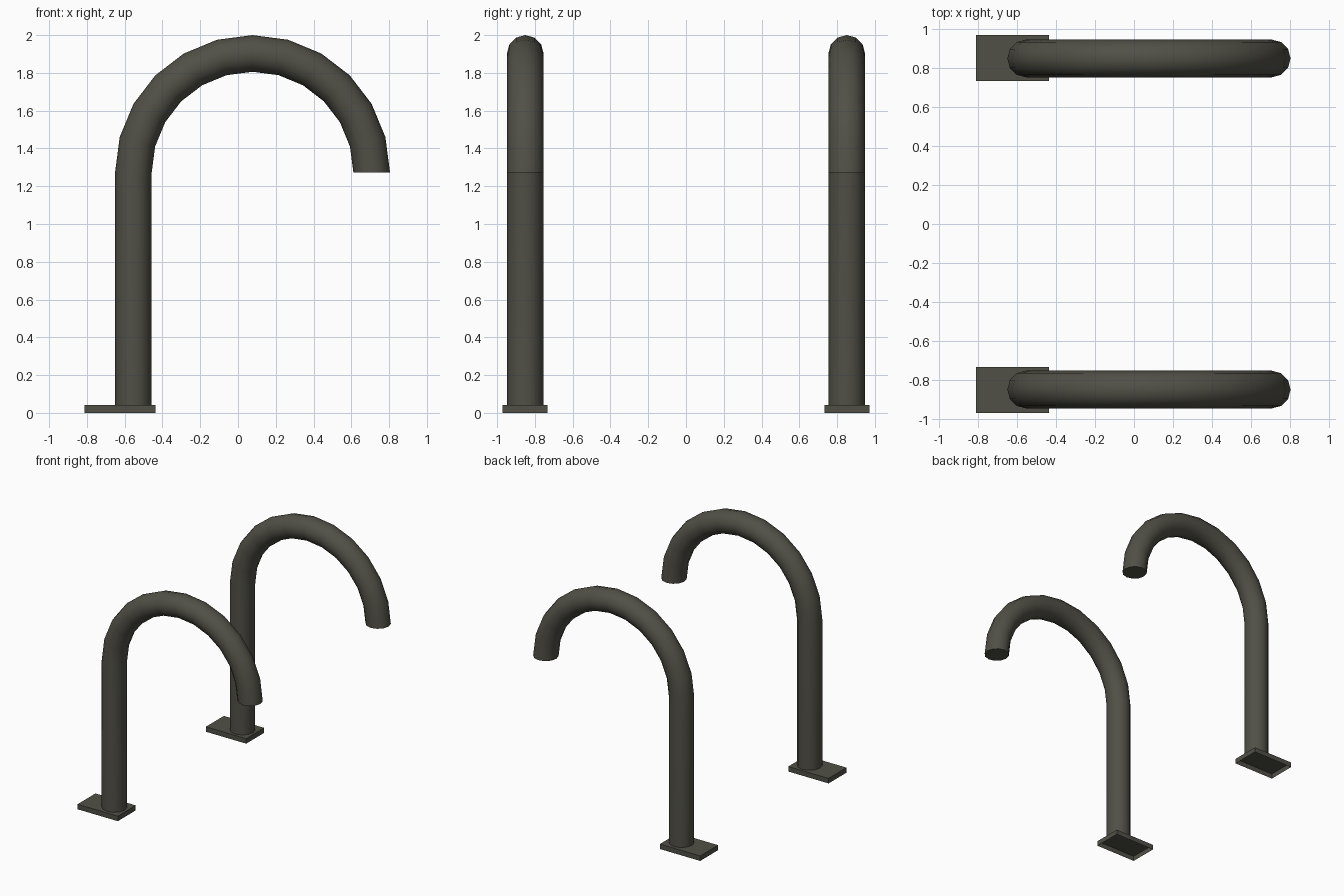
import bpy, bmesh, math

if "Cube" in bpy.data.objects:
    bpy.data.objects.remove(bpy.data.objects["Cube"])

mat = bpy.data.materials.new("dark olive grey metal")
mat.diffuse_color = (0.082, 0.080, 0.062, 1)
mat.use_nodes = True
mat.node_tree.nodes["Principled BSDF"].inputs["Base Color"].default_value = mat.diffuse_color

R_TUBE, R_ARC = 0.097, 0.631
ARC_X, ARC_Z = 0.077, 1.272
SIDES, STEPS = 12, 12
PLATE_H = 0.042


def finish(name, bm):
    bmesh.ops.recalc_face_normals(bm, faces=bm.faces)
    me = bpy.data.meshes.new(name)
    bm.to_mesh(me)
    bm.free()
    me.materials.append(mat)
    ob = bpy.data.objects.new(name, me)
    bpy.context.collection.objects.link(ob)
    return ob


def hooked_tube(name, y):
    # upright followed by a half circle, swept with a 12-sided ring
    path = [(ARC_X - R_ARC, PLATE_H, math.pi)]
    for i in range(STEPS + 1):
        a = math.pi * (1 - i / STEPS)
        path.append((ARC_X + R_ARC * math.cos(a), ARC_Z + R_ARC * math.sin(a), a))
    bm = bmesh.new()
    rings = []
    for x, z, a in path:
        ring = []
        for k in range(SIDES):
            t = 2 * math.pi * k / SIDES
            r = R_TUBE * math.cos(t)
            ring.append(bm.verts.new((x + r * math.cos(a), y + R_TUBE * math.sin(t),
                                      z + r * math.sin(a))))
        rings.append(ring)
    for p, q in zip(rings, rings[1:]):
        for k in range(SIDES):
            n = (k + 1) % SIDES
            bm.faces.new((p[k], p[n], q[n], q[k]))
    bm.faces.new(rings[0])
    bm.faces.new(rings[-1])
    ob = finish(name, bm)
    bpy.ops.object.select_all(action='DESELECT')
    ob.select_set(True)
    bpy.context.view_layer.objects.active = ob
    bpy.ops.object.shade_smooth_by_angle(angle=math.radians(40))


def base_plate(name, y):
    # thin plate, open underneath
    bm = bmesh.new()
    bmesh.ops.create_cube(bm, size=1)
    for v in bm.verts:
        v.co.x = -0.625 + v.co.x * 0.375
        v.co.y = y + v.co.y * 0.238
        v.co.z = (v.co.z + 0.5) * PLATE_H
    bm.normal_update()
    bottom = [f for f in bm.faces if f.normal.z < -0.5]
    bmesh.ops.delete(bm, geom=bottom, context='FACES_ONLY')
    finish(name, bm)


for side, s in (("front", -1), ("back", 1)):
    hooked_tube(side + "_hooked_tube", s * 0.851)
    base_plate(side + "_base_plate", s * 0.853)
